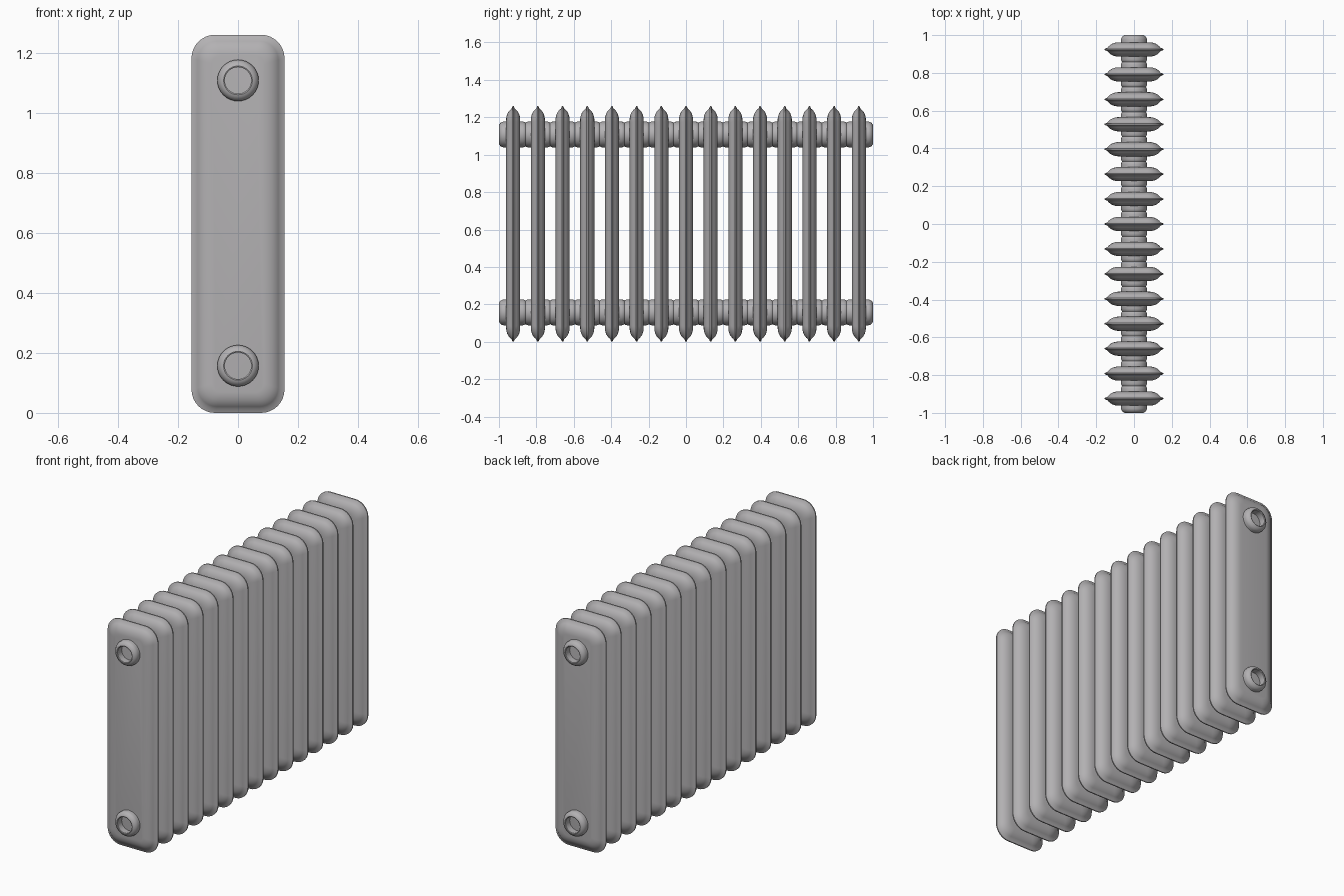
import bpy, bmesh, math

if "Cube" in bpy.data.objects:
    bpy.data.objects.remove(bpy.data.objects["Cube"])

COUNT, PITCH = 15, 0.132
HALF_W, HEIGHT, CORNER = 0.155, 1.26, 0.078
PIPE_Z = (0.157, 1.108)

grey = bpy.data.materials.new("radiator_grey")
grey.diffuse_color = (0.45, 0.44, 0.45, 1)
grey.use_nodes = True
grey.node_tree.nodes["Principled BSDF"].inputs["Base Color"].default_value = grey.diffuse_color


def finish(bm, name, angle):
    bmesh.ops.recalc_face_normals(bm, faces=bm.faces)
    me = bpy.data.meshes.new(name)
    bm.to_mesh(me)
    bm.free()
    me.materials.append(grey)
    me.shade_smooth()
    me.set_sharp_from_angle(angle=math.radians(angle))
    return me


def bridge(bm, a, b):
    n = len(a)
    for i in range(n):
        j = (i + 1) % n
        bm.faces.new((a[i], a[j], b[j], b[i]))


def outline(inset, y, steps=8):
    """Rounded rectangle, pulled in from the outer edge."""
    r = CORNER - 0.7 * inset
    w, h = HALF_W - inset - r, HEIGHT / 2 - inset - r
    pts = []
    for q, (sx, sz) in enumerate(((1, 1), (-1, 1), (-1, -1), (1, -1))):
        for k in range(steps + 1):
            a = math.pi / 2 * (q + k / steps)
            pts.append((sx * w + r * math.cos(a), y, HEIGHT / 2 + sz * h + r * math.sin(a)))
    return pts


# Fin: two domed halves meeting at a thin seam
def fin_mesh():
    half = [(0, 0.003), (0.014, 0.009), (0.021, 0.017), (0.030, 0.025),
            (0.042, 0.0315), (0.055, 0.0355), (0.068, 0.0375)]
    profile = [(i, -y) for i, y in reversed(half)] + half
    bm = bmesh.new()
    loops = [[bm.verts.new(p) for p in outline(i, y)] for i, y in profile]
    for a, b in zip(loops, loops[1:]):
        bridge(bm, a, b)
    bm.faces.new(loops[0])
    bm.faces.new(loops[-1])
    return finish(bm, "fin", 40)


# Pipe collar: hollow ring with a rounded outer lip, lathed around y
def collar_mesh(segments=32):
    profile = [(0.069, 0.030), (0.069, 0.052), (0.067, 0.060), (0.062, 0.068),
               (0.054, 0.074), (0.048, 0.076), (0.044, 0.074), (0.044, 0.030)]
    bm = bmesh.new()
    rings = []
    for r, y in profile:
        rings.append([bm.verts.new((r * math.cos(2 * math.pi * k / segments), y,
                                    r * math.sin(2 * math.pi * k / segments)))
                      for k in range(segments)])
    for i, ring in enumerate(rings):
        bridge(bm, ring, rings[(i + 1) % len(rings)])
    return finish(bm, "pipe_collar", 40)


def place(name, mesh, y, z=0, turn=0):
    ob = bpy.data.objects.new(name, mesh)
    ob.location = (0, y, z)
    ob.rotation_euler.z = turn
    bpy.context.collection.objects.link(ob)


fin, collar = fin_mesh(), collar_mesh()

# Row of fins, each with a collar on both faces at top and bottom
for n in range(COUNT):
    y = (n - (COUNT - 1) / 2) * PITCH
    place(f"fin_{n + 1}", fin, y)
    for z, level in zip(PIPE_Z, ("lower", "upper")):
        place(f"{level}_collar_back_{n + 1}", collar, y, z)
        place(f"{level}_collar_front_{n + 1}", collar, y, z, math.pi)
